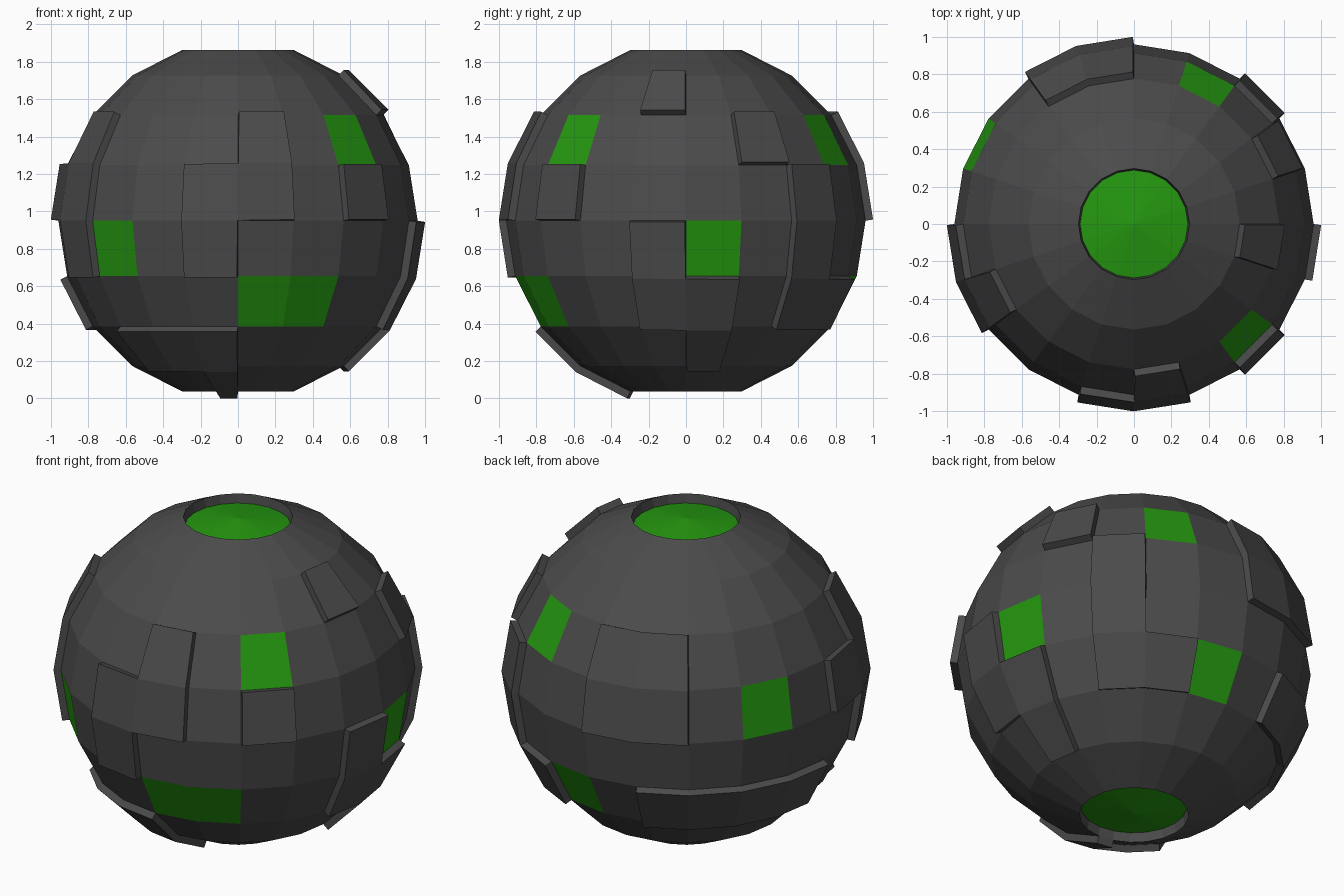
import bpy, bmesh, math
from mathutils import Vector

if "Cube" in bpy.data.objects:
    bpy.data.objects.remove(bpy.data.objects["Cube"])

SEG, RINGS = 20, 10            # 18 degree cells
R, CENTRE_Z = 0.96, 0.95
RAISE, SINK = 0.041, -0.055

# Cells are (ring from the bottom, sector counted from the front towards the right)
RAISED = [
    [(6, 0), (5, 0), (5, 19), (4, 19)],        # front zigzag
    [(4, 4), (3, 4), (3, 5), (2, 5)],          # right zigzag
    [(5, 7), (4, 7), (3, 7), (3, 8)],          # back right hook
    [(2, 17), (2, 18), (2, 19), (1, 19)],      # lower front hook
    [(3, 11), (3, 12), (3, 13), (3, 14)],      # back left bar
    [(6, 10), (6, 11), (5, 10), (5, 11)],      # back square
    [(6, 16), (5, 16), (4, 16), (5, 15)],      # left tee
    [(5, 2)], [(7, 4)], [(6, 6)],              # single tiles
]
GREEN = [(3, 0), (3, 1), (4, 17), (4, 5), (5, 13), (6, 2), (6, 8), (3, 9)]


def material(name, colour):
    m = bpy.data.materials.new(name)
    m.diffuse_color = (*colour, 1)
    m.use_nodes = True
    m.node_tree.nodes["Principled BSDF"].inputs["Base Color"].default_value = m.diffuse_color
    return m


def cell(face):
    c = face.calc_center_median()
    lat = math.degrees(math.asin(c.z / c.length)) + 90
    lon = math.degrees(math.atan2(c.x, -c.y)) % 360
    return int(lat // (180 / RINGS)), int(lon // (360 / SEG))


def push(bm, faces, distance):
    """Extrude a patch of faces along its own vertex normals."""
    geom = bmesh.ops.extrude_face_region(bm, geom=faces)["geom"]
    old = [f for f in faces if f.is_valid]
    if old:
        bmesh.ops.delete(bm, geom=old, context='FACES')
    top = [g for g in geom if g.is_valid and isinstance(g, bmesh.types.BMFace)]
    normals = {}
    for f in top:
        f.normal_update()
        for v in f.verts:
            normals[v] = normals.get(v, Vector()) + f.normal
    for v, n in normals.items():
        v.co += n.normalized() * distance
    return top


bm = bmesh.new()
bmesh.ops.create_uvsphere(bm, u_segments=SEG, v_segments=RINGS, radius=R)
bm.normal_update()
cells = {cell(f): f for f in bm.faces}

# Raised tiles
for patch in RAISED:
    push(bm, [cells[c] for c in patch], RAISE)

# Sunken green discs at both poles
glow = []
for ring in (0, RINGS - 1):
    glow += push(bm, [cells[(ring, k)] for k in range(SEG)], SINK)

# Flush green tiles
glow += [cells[c] for c in GREEN]
for f in bm.faces:
    f.material_index = 0
    f.smooth = False
for f in glow:
    f.material_index = 1

bmesh.ops.recalc_face_normals(bm, faces=bm.faces[:])
bmesh.ops.translate(bm, verts=bm.verts[:], vec=(0, 0, CENTRE_Z))
mesh = bpy.data.meshes.new("panelled_sphere")
bm.to_mesh(mesh)
bm.free()
mesh.materials.append(material("dark_grey", (0.07, 0.07, 0.07)))
mesh.materials.append(material("green", (0.018, 0.31, 0.005)))
obj = bpy.data.objects.new("panelled_sphere", mesh)
bpy.context.collection.objects.link(obj)
